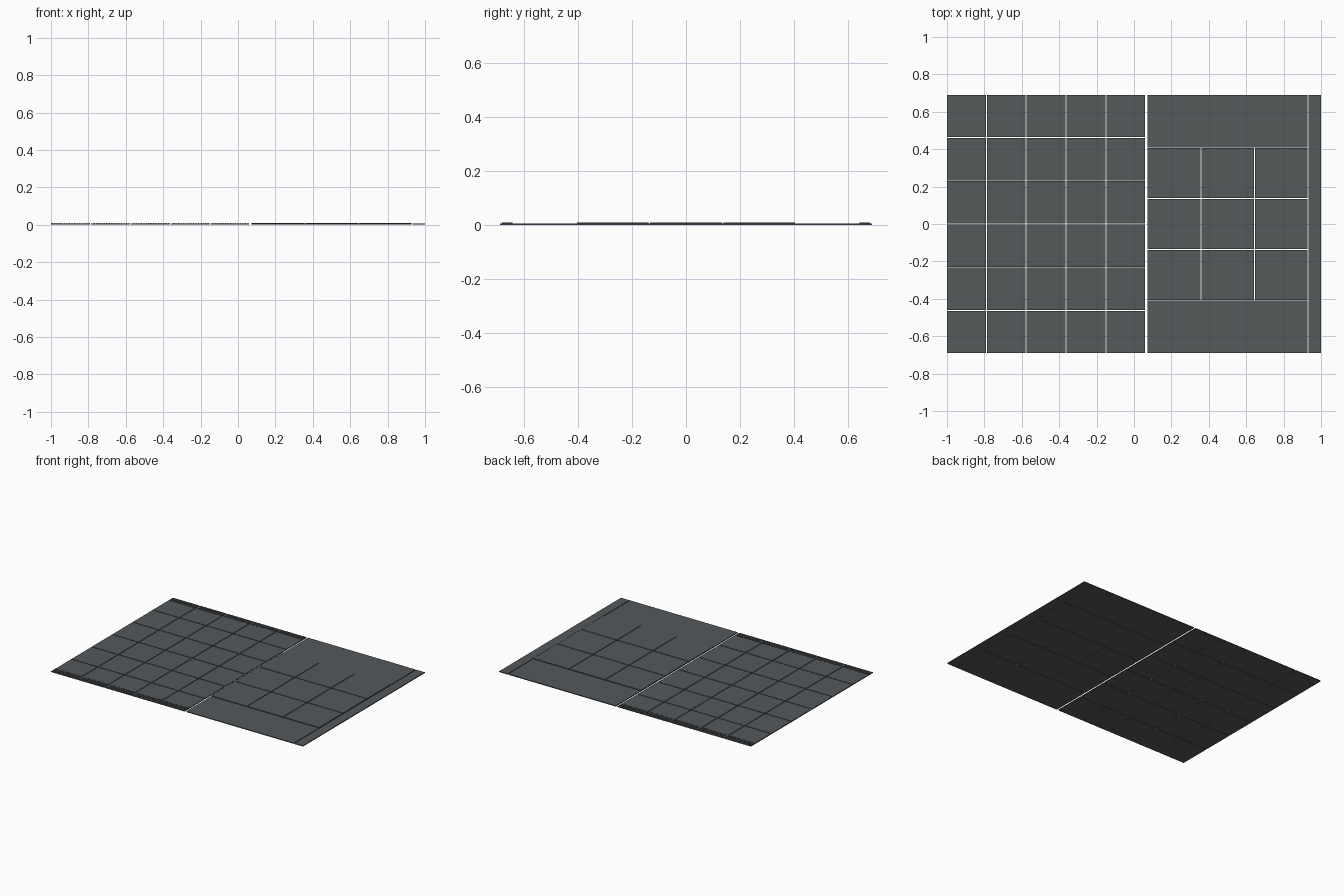
import bpy, bmesh

if "Cube" in bpy.data.objects:
    bpy.data.objects.remove(bpy.data.objects["Cube"])

GAP = 0.005
BASE = 0.006
RAISED = 0.009


def add_box(bm, x0, x1, y0, y1, z0, z1):
    r = bmesh.ops.create_cube(bm, size=1)
    for v in r["verts"]:
        v.co = (x1 if v.co.x > 0 else x0, y1 if v.co.y > 0 else y0, z1 if v.co.z > 0 else z0)


def make(name, boxes, mat):
    bm = bmesh.new()
    for b in boxes:
        add_box(bm, *b)
    me = bpy.data.meshes.new(name)
    bm.to_mesh(me)
    bm.free()
    me.materials.append(mat)
    ob = bpy.data.objects.new(name, me)
    bpy.context.collection.objects.link(ob)
    return ob


def tile_grid(x0, x1, nx, y0, y1, ny, z1):
    # equal tiles separated by narrow open joints
    w = (x1 - x0 - GAP * (nx - 1)) / nx
    d = (y1 - y0 - GAP * (ny - 1)) / ny
    return [(x0 + i * (w + GAP), x0 + i * (w + GAP) + w,
             y0 + j * (d + GAP), y0 + j * (d + GAP) + d, 0, z1)
            for i in range(nx) for j in range(ny)]


grey = bpy.data.materials.new("dark_grey")
grey.diffuse_color = (0.09, 0.1, 0.105, 1)
grey.use_nodes = True
grey.node_tree.nodes["Principled BSDF"].inputs["Base Color"].default_value = grey.diffuse_color

# left field of paving panels
make("left_panels", tile_grid(-1, 0.06, 5, -0.691, 0.691, 6, BASE), grey)

# rows of thin raised ribs along both outer edges of the left field
ribs = []
pitch = 1.06 / 80
for i in range(80):
    x = -1 + (i + 0.5) * pitch
    if min(abs(x + 1 - k * 0.213) for k in range(6)) < 0.006:
        continue
    for y in (-0.663, 0.663):
        ribs.append((x - 0.0033, x + 0.0033, y - 0.02, y + 0.02, BASE - 0.001, RAISED))
make("edge_ribs", ribs, grey)

# right field: raised centre tiles, two wide bands and a narrow end strip
make("centre_tiles", tile_grid(0.073, 0.928, 3, -0.405, 0.405, 3, RAISED), grey)
make("side_bands", [(0.073, 0.928, 0.41, 0.691, 0, BASE),
                    (0.073, 0.928, -0.691, -0.41, 0, BASE)], grey)
make("end_strip", [(0.933, 1, -0.691, 0.691, 0, BASE)], grey)
